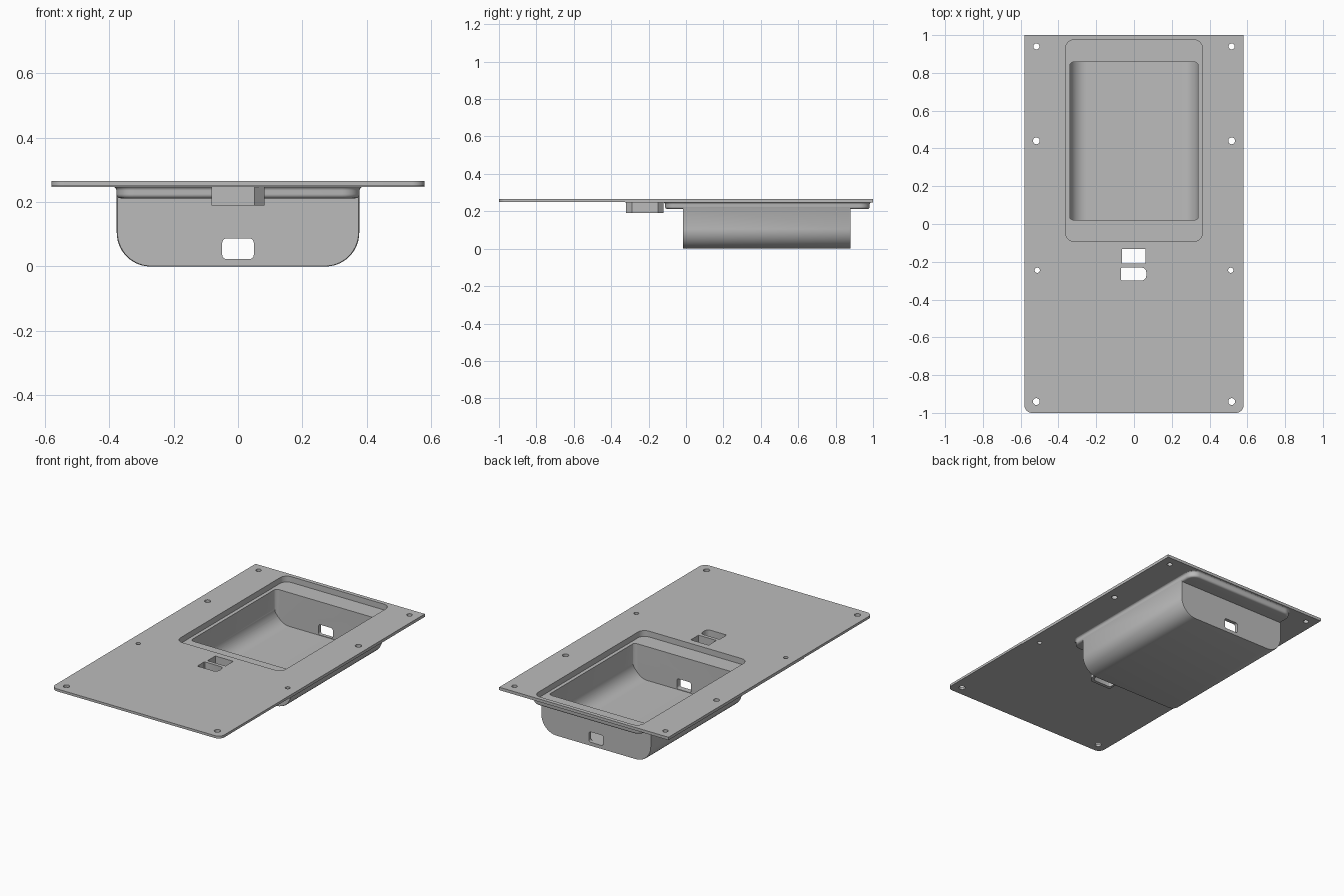
import bpy, bmesh
from math import sin, cos, pi

if "Cube" in bpy.data.objects:
    bpy.data.objects.remove(bpy.data.objects["Cube"])

grey = bpy.data.materials.new("plain grey")
grey.use_nodes = True
colour = (0.5, 0.5, 0.5, 1)
grey.diffuse_color = colour
grey.node_tree.nodes["Principled BSDF"].inputs["Base Color"].default_value = colour


def outline(u0, u1, v0, v1, radii, segs=8):
    """Rounded rectangle; radii run from the low corner anticlockwise."""
    pts = []
    corners = [(u0, v0, 1, 1), (u1, v0, -1, 1), (u1, v1, -1, -1), (u0, v1, 1, -1)]
    for i, ((u, v, su, sv), r) in enumerate(zip(corners, radii)):
        if r == 0:
            pts.append((u, v))
            continue
        for k in range(segs + 1):
            a = pi + (i + k / segs) * pi / 2
            pts.append((u + su * r + r * cos(a), v + sv * r + r * sin(a)))
    return pts


def loft(name, rings):
    """Closed solid through a stack of matching rings."""
    bm = bmesh.new()
    loops = [[bm.verts.new(p) for p in ring] for ring in rings]
    n = len(loops[0])
    for a, b in zip(loops, loops[1:]):
        for i in range(n):
            j = (i + 1) % n
            bm.faces.new((a[i], a[j], b[j], b[i]))
    bm.faces.new(loops[0][::-1])
    bm.faces.new(loops[-1])
    bmesh.ops.recalc_face_normals(bm, faces=bm.faces)
    mesh = bpy.data.meshes.new(name)
    bm.to_mesh(mesh)
    bm.free()
    mesh.materials.append(grey)
    ob = bpy.data.objects.new(name, mesh)
    bpy.context.collection.objects.link(ob)
    return ob


def slab(name, pts, z0, z1):
    return loft(name, [[(u, v, z) for u, v in pts] for z in (z0, z1)])


def channel(name, pts, y0, y1, soft=0):
    """Front profile swept along y, with optional softened end rims."""
    stations = [(y0, 1 - soft), (y0 + soft, 1), (y1 - soft, 1), (y1, 1 - soft)]
    if soft == 0:
        stations = [(y0, 1), (y1, 1)]
    top = max(v for u, v in pts)
    return loft(name, [[(u * s, y, top + (v - top) * s) for u, v in pts] for y, s in stations])


def combine(target, tool, operation, keep=False):
    mod = target.modifiers.new(operation.lower(), 'BOOLEAN')
    mod.operation, mod.object, mod.solver = operation, tool, 'EXACT'
    bpy.context.view_layer.objects.active = target
    bpy.ops.object.modifier_apply(modifier=mod.name)
    if not keep:
        bpy.data.objects.remove(tool)


PLATE, TOP = 0.247, 0.265

# Face plate, slightly thicker behind the switch housing
plate = slab("face_plate", outline(-.58, .58, -1, 1, (.04, .04, 0, 0)), PLATE, TOP)
combine(plate, slab("relief", outline(-1, 1, -1.2, -.325, (0,) * 4), .2, .25), 'DIFFERENCE')

# Screw holes
for y, x, r in ((.94, .517, .016), (.44, .517, .018), (-.245, .512, .014), (-.94, .517, .018)):
    for s in (-1, 1):
        hole = slab("screw_hole", outline(s * x - r, s * x + r, y - r, y + r, (r,) * 4, 6), .2, .3)
        combine(plate, hole, 'DIFFERENCE')

# Flange under the plate: rounded lower rim, flared fillet at the top
rim = []
for k in range(6):
    a = k / 5 * pi / 2
    rim.append((.212 + .013 * (1 - cos(a)), -.013 + .013 * sin(a)))
for k in range(6):
    a = k / 5 * pi / 2
    rim.append((.236 + .012 * sin(a), .012 * (1 - cos(a))))
basin = loft("basin", [[(u, v, z) for u, v in outline(-.378 - d, .378 + d, -.112 - d, .982 + d,
             (.055 + d,) * 4)] for z, d in rim])

# Deep tray with rounded lower sides
tray = channel("tray", outline(-.377, .377, 0, .24, (.105, .105, 0, 0), 14), -.015, .88, .006)
combine(basin, tray, 'UNION')

# Shallow recess, tray cavity and end windows
recess = slab("recess", outline(-.362, .362, -.092, .975, (.045,) * 4), .229, .3)
cavity = channel("cavity", outline(-.34, .34, .02, .28, (.09, .09, 0, 0), 14), 0, .9)
combine(cavity, slab("cavity_plan", outline(-.345, .345, .02, .858, (.03,) * 4), -.1, .4), 'INTERSECT')
window = channel("window", outline(-.049, .049, .023, .087, (.013,) * 4, 5), -.3, 1.2)
combine(plate, recess, 'DIFFERENCE', keep=True)
for cutter in (recess, cavity, window):
    combine(basin, cutter, 'DIFFERENCE')

# Switch housing with its two openings
housing = slab("switch_housing", outline(-.083, .082, -.32, -.12, (0, .03, .03, 0), 1), .19, .25)
openings = (slab("square_opening", outline(-.063, .06, -.208, -.132, (0,) * 4), .1, .3),
            slab("clipped_opening", outline(-.069, .065, -.3, -.23, (.006, .025, .025, .006), 3), .1, .3))
for cutter in openings:
    combine(plate, cutter, 'DIFFERENCE', keep=True)
    combine(housing, cutter, 'DIFFERENCE')

# Smooth the curved walls, keep corners crisp
bpy.ops.object.select_all(action='DESELECT')
for ob in (plate, basin, housing):
    ob.select_set(True)
bpy.context.view_layer.objects.active = plate
bpy.ops.object.shade_smooth_by_angle(angle=pi / 6)
